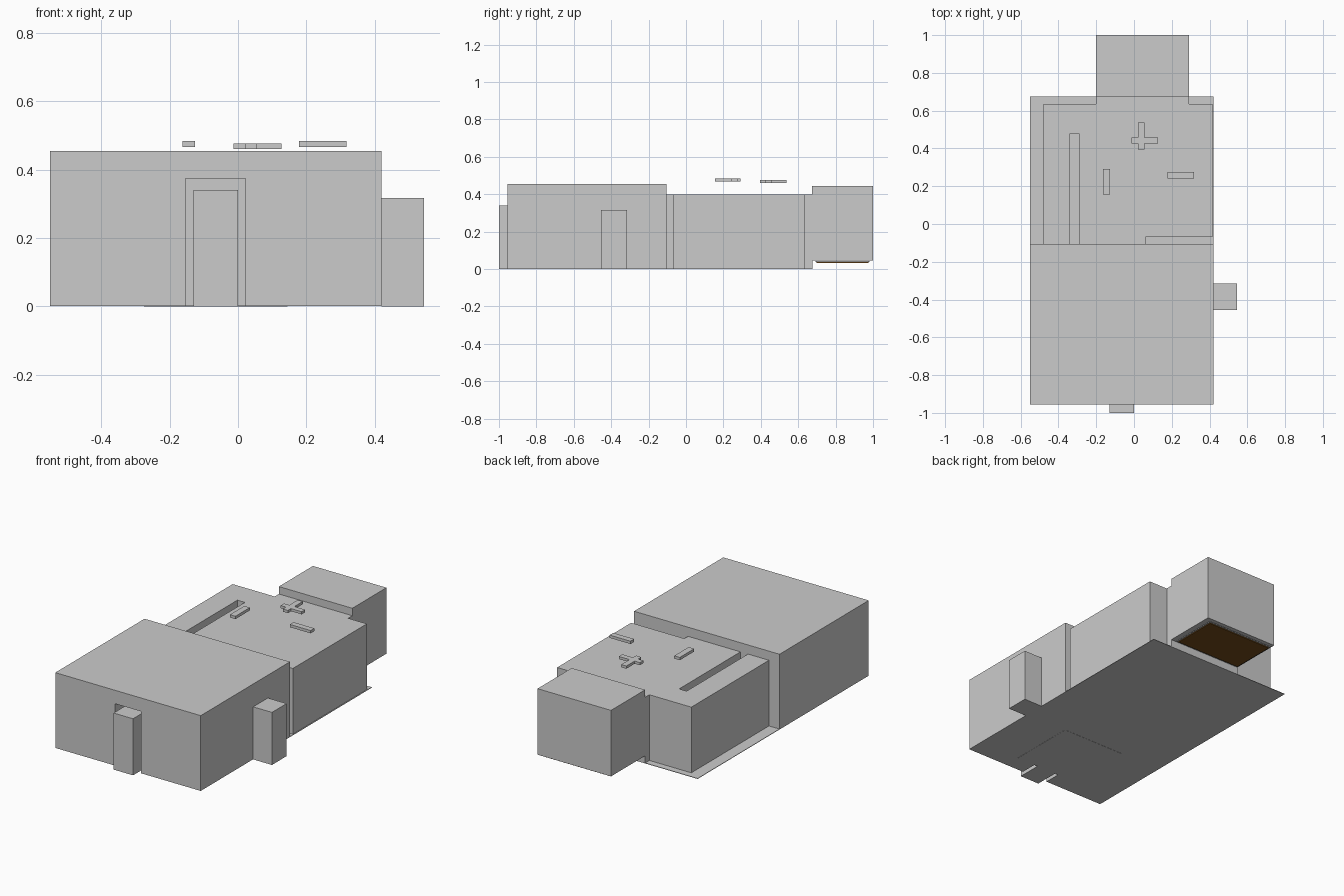
import bpy
import bmesh

if "Cube" in bpy.data.objects:
    bpy.data.objects.remove(bpy.data.objects["Cube"], do_unlink=True)


def make_material(name, colour):
    mat = bpy.data.materials.new(name)
    mat.use_nodes = True
    mat.diffuse_color = (*colour, 1)
    mat.node_tree.nodes["Principled BSDF"].inputs["Base Color"].default_value = (*colour, 1)
    return mat


GREY = make_material("plain grey", (0.6, 0.6, 0.6))
BROWN = make_material("dark brown", (0.17, 0.07, 0.01))


def prism(name, outline, z0, z1, mat=GREY):
    """Extrude a floor outline from z0 up to z1."""
    bm = bmesh.new()
    base = bm.faces.new([bm.verts.new((x, y, z0)) for x, y in outline])
    top = bmesh.ops.extrude_face_region(bm, geom=[base])["geom"]
    for v in top:
        if isinstance(v, bmesh.types.BMVert):
            v.co.z = z1
    bmesh.ops.recalc_face_normals(bm, faces=bm.faces)
    mesh = bpy.data.meshes.new(name)
    bm.to_mesh(mesh)
    bm.free()
    mesh.materials.append(mat)
    obj = bpy.data.objects.new(name, mesh)
    bpy.context.collection.objects.link(obj)
    return obj


def box(name, x0, x1, y0, y1, z0, z1, mat=GREY):
    return prism(name, [(x0, y0), (x1, y0), (x1, y1), (x0, y1)], z0, z1, mat)


FLOOR = 0.004

# Thin ground slab and main front volume, both notched by the doorway
ground_slab = box("ground_slab", -0.55, 0.42, -0.955, 0.675, 0.001, FLOOR)
front_block = box("front_block", -0.55, 0.42, -0.955, -0.105, FLOOR, 0.455)
cutter = box("doorway_cutter", -0.153, 0.022, -1.1, -0.84, -0.1, 0.374)
cutter.hide_render = True
cutter.hide_set(True)
for part in (ground_slab, front_block):
    cut = part.modifiers.new("doorway", "BOOLEAN")
    cut.operation = "DIFFERENCE"
    cut.solver = "EXACT"
    cut.object = cutter

# Door post standing out of the doorway, and side post
box("door_post", -0.13, 0, -1, -0.84, 0, 0.341)
box("side_post", 0.42, 0.545, -0.455, -0.315, 0, 0.317)

# Inset floor panel under the front volume
box("floor_panel", -0.275, 0.145, -0.853, -0.436, 0, 0.002)

# Middle volume with a long slot, a side gap and a rear neck
prism("middle_block", [
    (-0.48, -0.105), (-0.34, -0.105), (-0.34, 0.48), (-0.29, 0.48),
    (-0.29, -0.105), (0.06, -0.105), (0.06, -0.07), (0.415, -0.07),
    (0.415, 0.635), (0.29, 0.635), (0.29, 0.675), (-0.2, 0.675),
    (-0.2, 0.635), (-0.48, 0.635)], FLOOR, 0.4)

# Raised rear volume with a brown panel below
box("rear_block", -0.2, 0.29, 0.675, 1, 0.047, 0.445)
box("rear_panel_rim", -0.187, 0.262, 0.692, 0.982, 0.038, 0.042)
box("rear_panel", -0.18, 0.255, 0.698, 0.976, 0.033, 0.038, BROWN)

# Floating roof markers: a plus and two bars
prism("plus_marker", [
    (-0.013, 0.425), (0.022, 0.425), (0.022, 0.395), (0.056, 0.395),
    (0.056, 0.425), (0.127, 0.425), (0.127, 0.458), (0.056, 0.458),
    (0.056, 0.537), (0.022, 0.537), (0.022, 0.458), (-0.013, 0.458)], 0.46, 0.476)
box("long_bar_marker", -0.163, -0.126, 0.155, 0.292, 0.467, 0.484)
box("cross_bar_marker", 0.178, 0.317, 0.24, 0.275, 0.467, 0.484)
